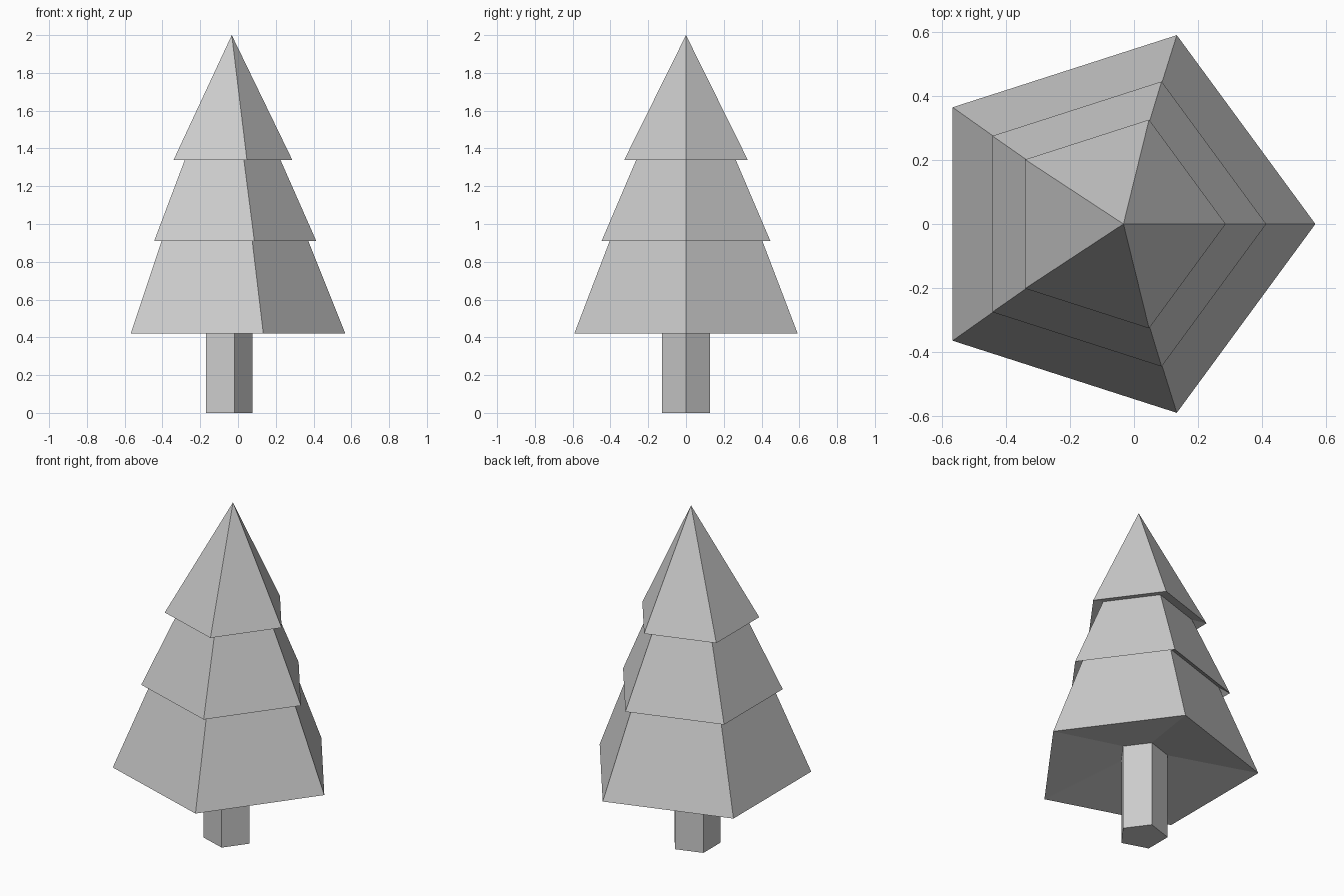
import bpy
import bmesh
from math import cos, sin, tau

SIDES = 5
Y_SCALE = 0.99
CENTRE_X = -0.06

cube = bpy.data.objects.get("Cube")
if cube:
    bpy.data.objects.remove(cube, do_unlink=True)

# One plain grey for the whole tree
GREY = (0.6, 0.6, 0.6, 1.0)
grey = bpy.data.materials.new("plain grey")
grey.use_nodes = True
grey.diffuse_color = GREY
grey.node_tree.nodes["Principled BSDF"].inputs["Base Color"].default_value = GREY


def ring(bm, x, radius, z):
    """Pentagon with one corner pointing to +x, or a single point at zero radius."""
    if radius == 0:
        return [bm.verts.new((x, 0, z))] * SIDES
    return [bm.verts.new((x + radius * cos(tau * i / SIDES),
                          Y_SCALE * radius * sin(tau * i / SIDES), z))
            for i in range(SIDES)]


def pentagon_shell(name, sections, closed_base=False):
    """Flat-faced shell through (x, radius, z) sections, listed from the base up."""
    bm = bmesh.new()
    rings = [ring(bm, *section) for section in sections]
    if closed_base:
        bm.faces.new(rings[0][::-1])
    for low, high in zip(rings, rings[1:]):
        for i in range(SIDES):
            j = (i + 1) % SIDES
            corners = [low[i], low[j], high[j], high[i]]
            bm.faces.new(list(dict.fromkeys(corners)))
    mesh = bpy.data.meshes.new(name)
    bm.to_mesh(mesh)
    bm.free()
    mesh.materials.append(grey)
    obj = bpy.data.objects.new(name, mesh)
    bpy.context.collection.objects.link(obj)


# Rings where one part meets the next
trunk_top = (CENTRE_X, 0.136, 0.51)
lower_top = (-0.057, 0.416, 0.943)
middle_top = (-0.055, 0.272, 1.357)

# Trunk, then foliage tiers with hollowed undersides
pentagon_shell("trunk", [(CENTRE_X, 0.136, 0), trunk_top], closed_base=True)
pentagon_shell("lower_foliage", [trunk_top, (CENTRE_X, 0.628, 0.42), lower_top])
pentagon_shell("middle_foliage", [lower_top, (CENTRE_X, 0.474, 0.911), middle_top])
pentagon_shell("top_foliage", [middle_top, (CENTRE_X, 0.347, 1.34), (-0.033, 0, 2)])
